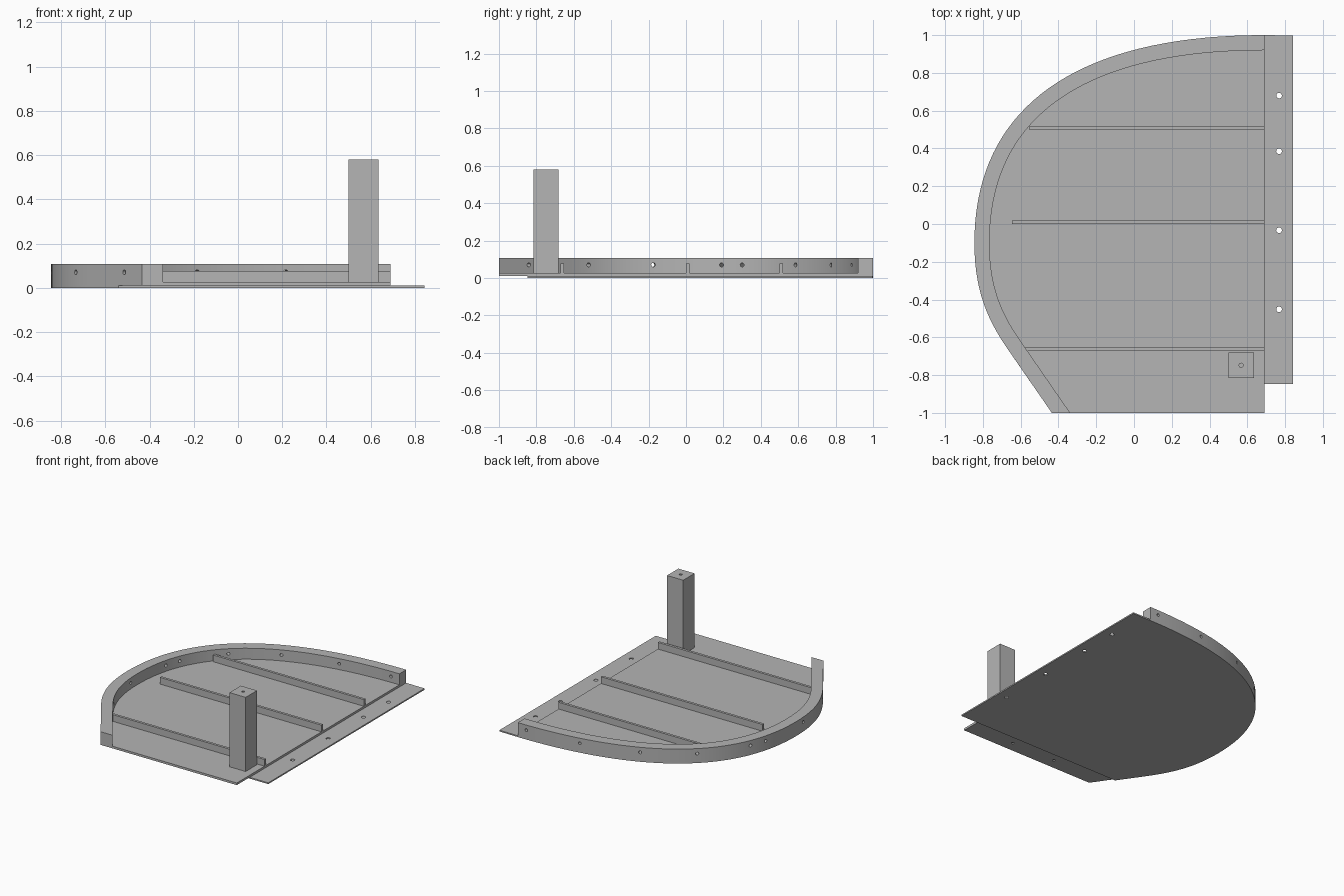
import bpy, bmesh, math
from mathutils import Vector, Matrix

if "Cube" in bpy.data.objects:
    bpy.data.objects.remove(bpy.data.objects["Cube"])

grey = bpy.data.materials.new("plain_grey")
grey.diffuse_color = (0.46, 0.46, 0.46, 1)
grey.use_nodes = True
grey.node_tree.nodes["Principled BSDF"].inputs["Base Color"].default_value = grey.diffuse_color


def bezier(a, b, c, d, n):
    a, b, c, d = map(Vector, (a, b, c, d))
    return [a*(1-t)**3 + b*3*t*(1-t)**2 + c*3*t*t*(1-t) + d*t**3
            for t in (i / n for i in range(n + 1))]


def finish(bm, name):
    bmesh.ops.recalc_face_normals(bm, faces=bm.faces)
    me = bpy.data.meshes.new(name)
    bm.to_mesh(me)
    bm.free()
    me.materials.append(grey)
    ob = bpy.data.objects.new(name, me)
    bpy.context.collection.objects.link(ob)
    return ob


def prism(name, outline, z0, z1):
    bm = bmesh.new()
    face = bm.faces.new([bm.verts.new((p[0], p[1], z0)) for p in outline])
    ext = bmesh.ops.extrude_face_region(bm, geom=[face])
    top = [v for v in ext["geom"] if isinstance(v, bmesh.types.BMVert)]
    bmesh.ops.translate(bm, verts=top, vec=(0, 0, z1 - z0))
    return finish(bm, name)


def box(name, x0, x1, y0, y1, z0, z1):
    return prism(name, [(x0, y0), (x1, y0), (x1, y1), (x0, y1)], z0, z1)


def drill(ob, holes, radius):
    """Cut round holes; each hole is (centre, axis, depth)."""
    bm = bmesh.new()
    for centre, axis, depth in holes:
        rot = Vector((0, 0, 1)).rotation_difference(Vector(axis)).to_matrix().to_4x4()
        bmesh.ops.create_cone(bm, cap_ends=True, segments=16, radius1=radius,
                              radius2=radius, depth=depth,
                              matrix=Matrix.Translation(centre) @ rot)
    cutter = finish(bm, "hole_cutter")
    cutter.hide_render = True
    mod = ob.modifiers.new("holes", "BOOLEAN")
    mod.operation, mod.solver, mod.object = "DIFFERENCE", "EXACT", cutter
    dg = bpy.context.evaluated_depsgraph_get()
    me = bpy.data.meshes.new_from_object(ob.evaluated_get(dg))
    ob.modifiers.clear()
    ob.data = me
    bpy.data.objects.remove(cutter)


# Outer outline, from the back right corner round to the front left corner
EDGE, FRONT, WALL = 0.69, -1.0, 0.08
outer = bezier((EDGE, 1), (EDGE - 1.0, 1), (-0.845, 0.615), (-0.845, -0.1), 36)
outer += bezier((-0.845, -0.1), (-0.845, -0.36), (-0.77, -0.515), (-0.67, -0.66), 14)[1:]
outer.append(Vector((-0.435, FRONT)))

# Inner outline and inward normals of the rim
normals = []
for i in range(len(outer)):
    t = (outer[min(i + 1, len(outer) - 1)] - outer[max(i - 1, 0)]).normalized()
    normals.append(Vector((-t.y, t.x)))
inner = [p + n * WALL for p, n in zip(outer, normals)]
inner[0] = Vector((EDGE, 1 - WALL))
inner[-1] = Vector((-0.338, FRONT))

# Curved rim with screw holes square to the wall
rim = prism("rim", outer + inner[::-1], 0.01, 0.108)
holes = [(Vector((0.62, 0.96, 0.07)), (0, 1, 0), 0.2)]
for y in (0.885, 0.775, 0.585, 0.3, 0.19, -0.175, -0.52, -0.84):
    for i in range(len(inner) - 1):
        a, b = inner[i], inner[i + 1]
        if a.y >= y > b.y:
            f = (a.y - y) / (a.y - b.y)
            n = normals[i].lerp(normals[i + 1], f).normalized()
            c = a.lerp(b, f) - n * WALL / 2
            holes.append((Vector((c.x, c.y, 0.07)), (n.x, n.y, 0), 0.2))
            break
drill(rim, holes, 0.011)
for poly in rim.data.polygons:
    poly.use_smooth = True
rim.data.set_sharp_from_angle(angle=math.radians(30))

# Floor panel inside the rim, with small pilot holes under its front lip
floor = prism("floor_panel", inner + [Vector((EDGE, FRONT))], 0.01, 0.026)
drill(floor, [(Vector((x, -0.92, 0.01)), (0, 0, 1), 0.016) for x in (0.32, -0.05)], 0.01)

# Thin bottom sheet that stops short of the front and sticks out as a flange
LIP, FLANGE = -0.847, 0.843
sheet = [p for p in outer if p.y > LIP] + [
    Vector((-0.541, LIP)), Vector((FLANGE, LIP)), Vector((FLANGE, 0.998))]
bottom = prism("bottom_sheet", sheet, 0.0, 0.01)
drill(bottom, [(Vector((0.768, y, 0.005)), (0, 0, 1), 0.1)
               for y in (0.68, 0.385, -0.033, -0.452)], 0.015)

# Floor ribs
for name, x0, y0 in (("back_rib", -0.555, 0.5), ("middle_rib", -0.645, 0.0),
                     ("front_rib", -0.59, -0.672)):
    box(name, x0, EDGE, y0, y0 + 0.019, 0.026, 0.076)

# Square post with a hole in its top
post = box("post", 0.5, 0.634, -0.815, -0.681, 0.026, 0.58)
drill(post, [(Vector((0.567, -0.748, 0.58)), (0, 0, 1), 0.2)], 0.011)
